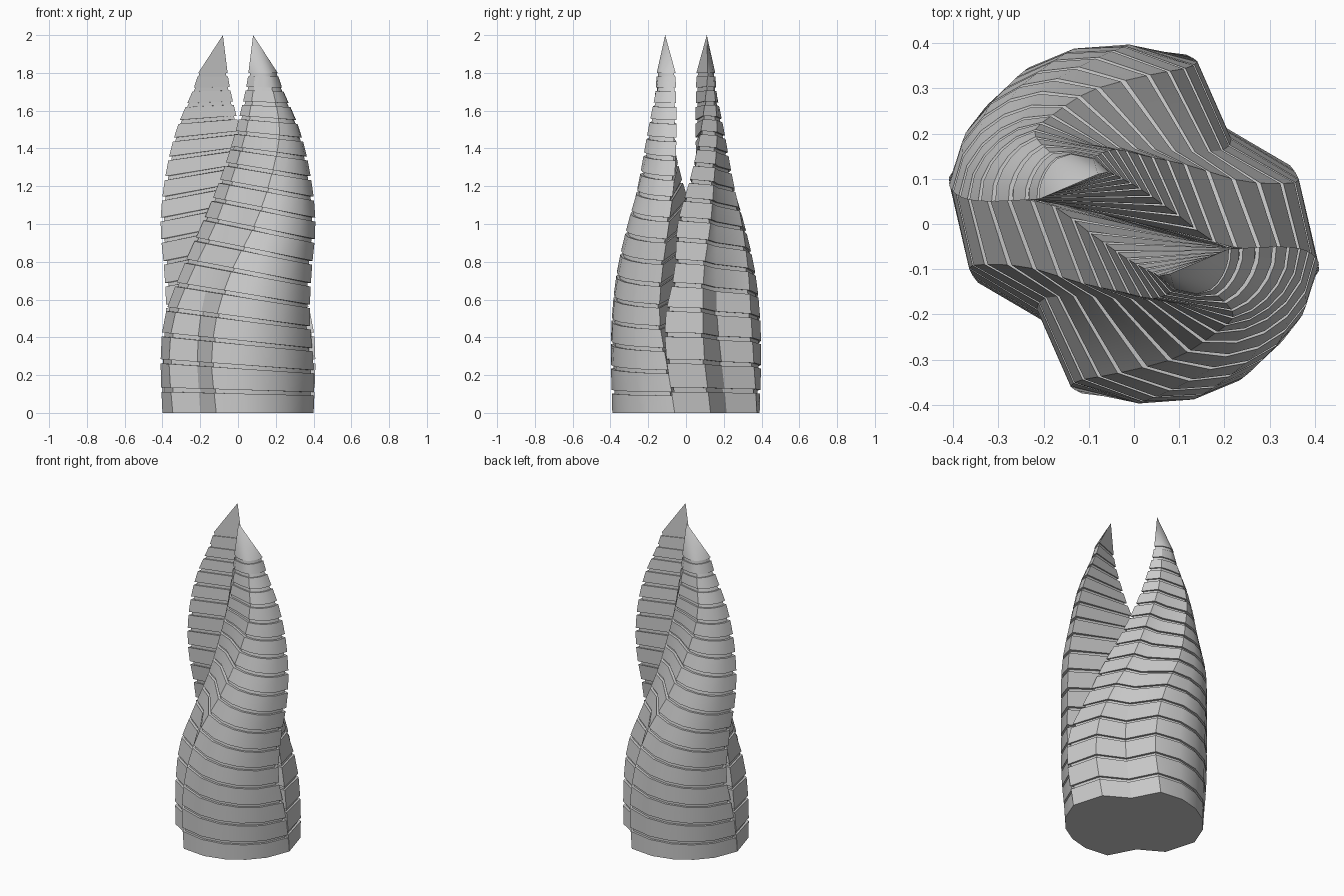
import bpy, bmesh, math
from mathutils import Vector

if "Cube" in bpy.data.objects:
    bpy.data.objects.remove(bpy.data.objects["Cube"])

# Guide curves of the front half: plan position (x, y) at each key height
KEYS = [0, .25, .5, .75, 1.0, 1.25, 1.5, 1.8]
GUIDES = [
    [(-.40, .06), (-.41, .10), (-.39, .11), (-.30, .06), (-.19, .045), (-.09, -.025), (-.01, -.08), (.055, -.115)],
    [(-.345, -.13), (-.365, -.10), (-.34, -.09), (-.24, -.095), (-.12, -.13), (-.03, -.15), (.045, -.165), (.09, -.145)],
    [(-.20, -.215), (-.215, -.19), (-.20, -.165), (-.14, -.16), (-.045, -.165), (.05, -.17), (.12, -.178), (.14, -.155)],
    [(-.115, -.375), (-.14, -.36), (-.115, -.345), (-.035, -.33), (.09, -.297), (.175, -.245), (.22, -.2), (.17, -.145)],
    [(.40, -.06), (.40, -.10), (.38, -.14), (.39, -.125), (.41, -.09), (.385, -.06), (.325, -.05), (.21, -.055)],
]
TILT = [(0,), (.07,), (.13,), (.19,), (.20,), (.17,), (.09,), (.0,)]
BULGE = [(.22,), (.24,), (.26,), (.26,), (.24,), (.20,), (.16,), (.12,)]
APEX = Vector((.08, -.11, 2.0))
ARC = 5       # segments of the rounded outer wall
RECESS = .014  # depth of the joints
GAP = .01     # half height of the joints


def sample(vals, z):
    """Smooth interpolation through the key heights."""
    z = min(max(z, 0), KEYS[-1])
    i = max(j for j in range(len(KEYS) - 1) if KEYS[j] <= z)
    t = (z - KEYS[i]) / (KEYS[i + 1] - KEYS[i])
    p1, p2 = Vector(vals[i] + (0,)), Vector(vals[i + 1] + (0,))
    p0 = Vector(vals[i - 1] + (0,)) if i else p1
    p3 = Vector(vals[i + 2] + (0,)) if i + 2 < len(vals) else p2
    m1, m2 = (p2 - p0) / 2, (p3 - p1) / 2
    return ((2*t**3 - 3*t*t + 1) * p1 + (t**3 - 2*t*t + t) * m1
            + (3*t*t - 2*t**3) * p2 + (t**3 - t*t) * m2)


def plan(z):
    """Outline of the half at one height."""
    d, c, b, a, e = [sample(g, z) for g in GUIDES]
    chord = e - a
    normal = Vector((chord.y, -chord.x, 0)) * sample(BULGE, z).x
    arc = [a + chord * (k / ARC) + normal * math.sin(math.pi * k / ARC) ** .7 for k in range(1, ARC)]
    return [d, c, b, a] + arc + [e]


def ring(z, inset=0.0):
    """Tilted outline, optionally inset for the recessed joints."""
    pts = plan(z)
    mid = sum(pts, Vector()) / len(pts)
    slope = sample(TILT, z).x
    out = []
    for i in range(len(pts)):
        zz = z
        for _ in range(4):
            p = plan(zz)[i]
            zz = max(0, z - slope * (p.x - mid.x))
        out.append(Vector((p.x, p.y, zz)))
    if not inset:
        return out
    shrunk = []
    for i, p in enumerate(out):
        u = (p - out[i - 1]).to_2d().normalized()
        v = (out[(i + 1) % len(out)] - p).to_2d().normalized()
        n = Vector((-u.y - v.y, u.x + v.x)).normalized()
        q = n * inset / max(.7, n.dot(Vector((-u.y, u.x))))
        shrunk.append(p + Vector((q.x, q.y, 0)))
    return shrunk


def build_half(name, angle):
    # joint levels: spacing shrinks towards the tip
    n = 17
    joints = []
    for k in range(1, n + 1):
        j = 1.79 * (1.3 * k / n - .3 * (k / n) ** 2)
        joints.append(j - .025 * (1 - j / 1.79))
    rings = [ring(0)]
    for j in joints:
        r = RECESS * min(1, (2.15 - j) / .8)
        rings += [ring(j - GAP), ring(j - GAP, r), ring(j + GAP, r), ring(j + GAP)]
    bm = bmesh.new()
    loops = [[bm.verts.new(p) for p in r] for r in rings]
    m = len(loops[0])
    for lo, hi in zip(loops, loops[1:]):
        for i in range(m):
            k = (i + 1) % m
            bm.faces.new((lo[i], lo[k], hi[k], hi[i]))
    # flat base and pointed tip
    bm.faces.new(loops[0][::-1])
    tip = bm.verts.new(APEX)
    for i in range(m):
        bm.faces.new((loops[-1][i], loops[-1][(i + 1) % m], tip))
    bmesh.ops.recalc_face_normals(bm, faces=bm.faces)
    me = bpy.data.meshes.new(name)
    bm.to_mesh(me)
    bm.free()
    # smooth outer wall, crisp ridges
    me.shade_smooth()
    me.set_sharp_from_angle(angle=math.radians(32))
    ob = bpy.data.objects.new(name, me)
    ob.rotation_euler.z = angle
    bpy.context.collection.objects.link(ob)


# Two identical twisting halves, half a turn apart
build_half("tower_half_front", 0)
build_half("tower_half_back", math.pi)
